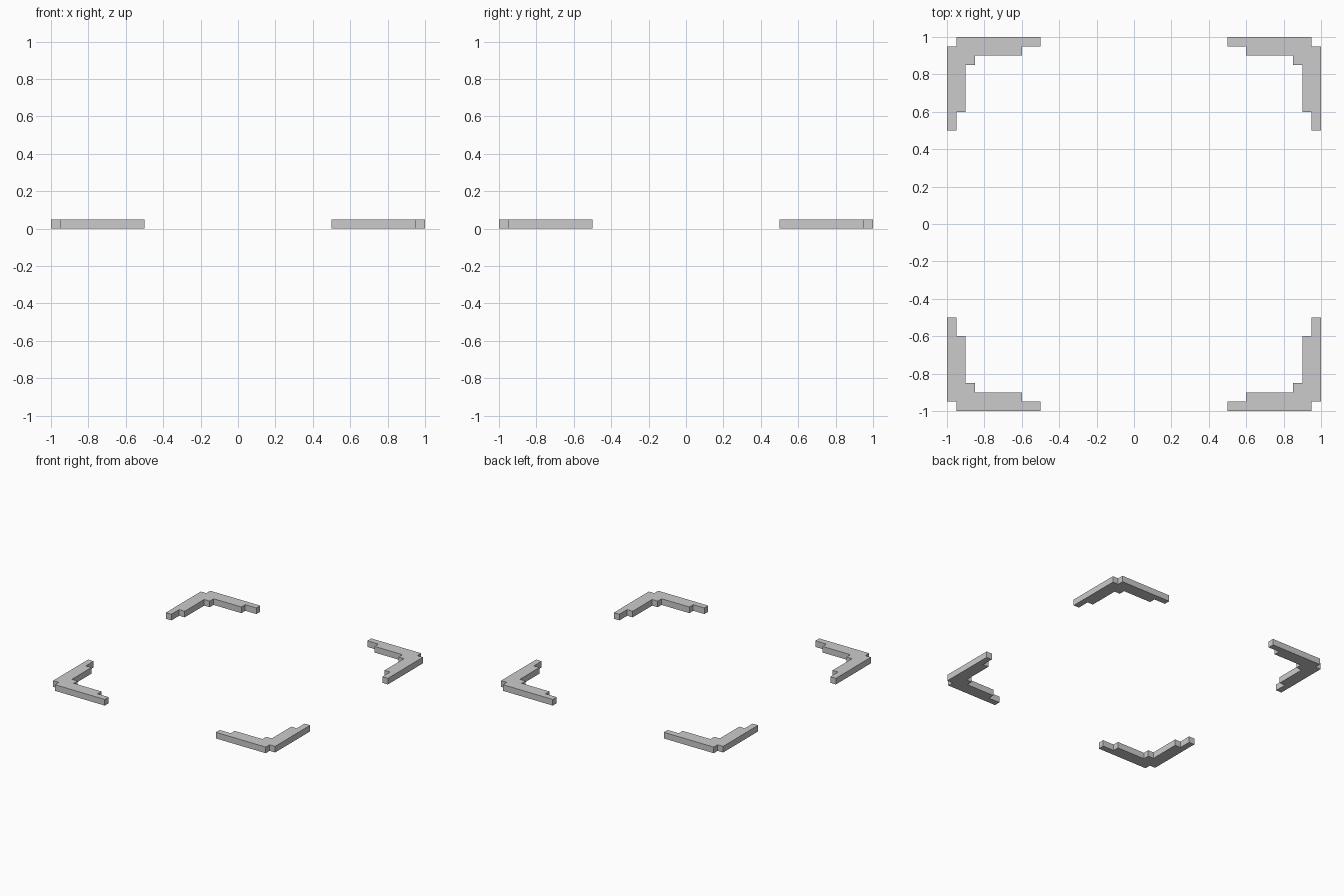
import bpy, bmesh

if "Cube" in bpy.data.objects:
    bpy.data.objects.remove(bpy.data.objects["Cube"])

HEIGHT = 0.05

# Half of the stepped corner outline; the other half is its reflection across x = y
half = [(0.5, 0.95), (0.5, 1.0), (0.95, 1.0), (0.95, 0.95)]
inner = [(0.85, 0.85), (0.85, 0.9), (0.6, 0.9), (0.6, 0.95)]
outline = (half + [(y, x) for x, y in reversed(half[:-1])]
           + [(y, x) for x, y in reversed(inner[1:])] + inner)


def corner_bracket(name, sx, sy):
    """Extrude the stepped outline, flipped into one quadrant."""
    bm = bmesh.new()
    face = bm.faces.new([bm.verts.new((x * sx, y * sy, 0)) for x, y in outline])
    top = bmesh.ops.extrude_face_region(bm, geom=[face])["geom"]
    bmesh.ops.translate(bm, vec=(0, 0, HEIGHT),
                        verts=[v for v in top if isinstance(v, bmesh.types.BMVert)])
    bmesh.ops.recalc_face_normals(bm, faces=bm.faces)
    mesh = bpy.data.meshes.new(name)
    bm.to_mesh(mesh)
    bm.free()
    bpy.context.collection.objects.link(bpy.data.objects.new(name, mesh))


# Four corner brackets
for side, sx in (("left", -1), ("right", 1)):
    for end, sy in (("front", -1), ("back", 1)):
        corner_bracket(f"{end}_{side}_corner_bracket", sx, sy)
